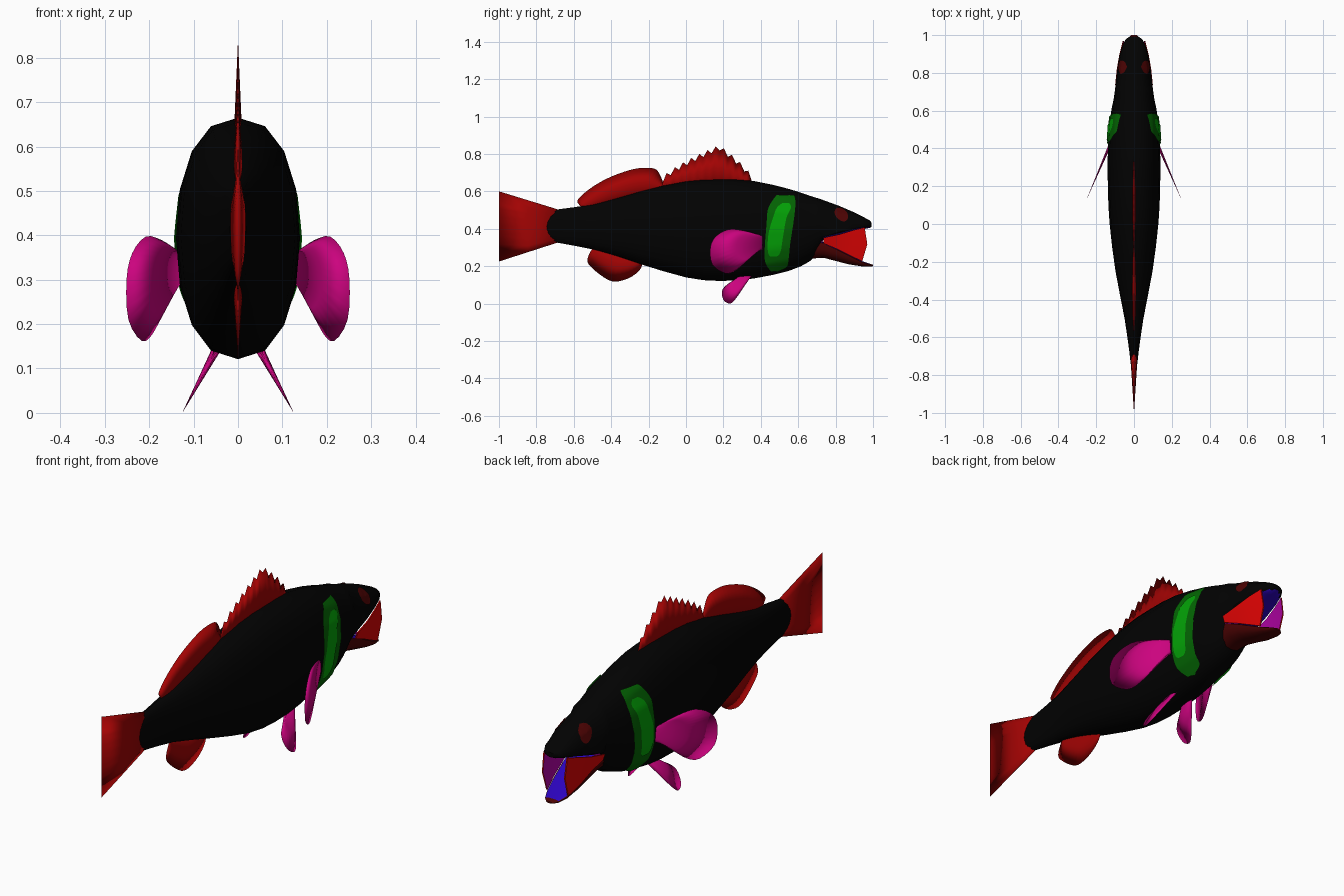
import bpy, bmesh, math
from mathutils import Vector
from mathutils.bvhtree import BVHTree

old = bpy.data.objects.get("Cube")
if old:
    bpy.data.objects.remove(old, do_unlink=True)


def material(name, *rgb):
    m = bpy.data.materials.new(name)
    m.use_nodes = True
    m.diffuse_color = (*rgb, 1)
    m.node_tree.nodes["Principled BSDF"].inputs["Base Color"].default_value = (*rgb, 1)
    return m


black = material("black", .0006, .0006, .0006)
fin_red = material("fin red", .36, .001, .001)
bright_red = material("bright red", .72, .001, .001)
maroon = material("maroon", .075, .001, .001)
magenta = material("magenta", .6, .001, .21)
mouth_pink = material("mouth pink", .45, .001, .38)
blue = material("blue", .025, .001, .52)
green = material("green", .001, .36, .002)
dark_green = material("dark green", .001, .13, .001)


def build(name, verts, faces, mats, rule=None, angle=40):
    """Make an object; rule(face) gives the material index."""
    bm = bmesh.new()
    vs = [bm.verts.new(v) for v in verts]
    for f in faces:
        bm.faces.new([vs[i] for i in f])
    bmesh.ops.remove_doubles(bm, verts=bm.verts, dist=.0005)
    bmesh.ops.recalc_face_normals(bm, faces=bm.faces)
    bm.normal_update()
    if rule:
        for f in bm.faces:
            f.material_index = rule(f)
    mesh = bpy.data.meshes.new(name)
    bm.to_mesh(mesh)
    bm.free()
    for m in mats:
        mesh.materials.append(m)
    ob = bpy.data.objects.new(name, mesh)
    bpy.context.collection.objects.link(ob)
    bpy.ops.object.select_all(action='DESELECT')
    ob.select_set(True)
    bpy.context.view_layer.objects.active = ob
    bpy.ops.object.shade_smooth_by_angle(angle=math.radians(angle))
    return ob


def curve(points, steps):
    """Smooth curve through points, evenly stepped between them."""
    p = [Vector(q) for q in points]
    p = [p[0]] + p + [p[-1]]
    out = []
    for a, b, c, d in zip(p, p[1:], p[2:], p[3:]):
        for k in range(steps):
            t = k / steps
            out.append(b + (c - a) * (t / 2) + (a * 2 - b * 5 + c * 4 - d) * (t * t / 2)
                       + (b * 3 - a - c * 3 + d) * (t ** 3 / 2))
    return out + [p[-1]]


def full(v, power):
    return math.copysign(abs(v) ** power, v)


def loft(name, rings, mats, rule, sides=16):
    """Rings are (y, top, bottom, half width, height of widest point)."""
    verts, faces = [], []
    for y, top, bot, w, c in rings:
        for k in range(sides):
            a = math.tau * k / sides
            r = top - c if math.sin(a) > 0 else c - bot
            verts.append((w * full(math.cos(a), .85), y, c + r * full(math.sin(a), .93)))
    for i in range(len(rings) - 1):
        for k in range(sides):
            n = (k + 1) % sides
            faces.append([i * sides + k, i * sides + n, (i + 1) * sides + n, (i + 1) * sides + k])
    faces += [range(sides), range(len(verts) - sides, len(verts))]
    return build(name, verts, faces, mats, rule)


# Body: trunk rings, then the upper head above the open mouth
trunk = [(-.75, .43, .39, .014), (-.735, .475, .35, .019), (-.69, .503, .326, .023),
         (-.5, .53, .29, .05), (-.25, .6, .213, .098), (0, .655, .14, .129),
         (.18, .665, .121, .138), (.36, .656, .134, .139), (.55, .613, .175, .128),
         (.66, .577, .225, .108), (.715, .56, .28, .1)]
rings = [(*r, (r[1] + r[2]) / 2) for r in curve(trunk, 2)]
head = [(.735, .553, .345, .098), (.82, .522, .365, .088), (.89, .492, .385, .077),
        (.95, .462, .398, .06), (.98, .446, .404, .042), (.993, .432, .41, .022)]
rings += [(*r, r[2] + .018) for r in head]


def head_rule(f):
    p, n = f.calc_center_median(), f.normal
    if p.y > .735 and n.z < -.85:
        return 1
    return 2 if p.y > .716 and n.z < -.3 and p.z < .34 and abs(p.x) < .07 else 0


body = loft("body", rings, [black, blue, mouth_pink], head_rule)

# Lower jaw with a coloured mouth floor inside its rim
jaw = [(.66, .35, .24, .07), (.735, .328, .245, .077), (.8, .298, .228, .073),
       (.87, .262, .21, .066), (.94, .228, .199, .053), (.98, .214, .197, .036),
       (1, .208, .2, .015)]
loft("lower_jaw", [(*r, r[1] - .006) for r in jaw], [maroon, blue],
     lambda f: int(f.normal.z > .8 and f.calc_center_median().y < .97))

# Cheek skin between lip and jaw: red outside, pink inside
lip = [(.1, .735, .352), (.091, .82, .37), (.079, .89, .391), (.062, .955, .408)]
gum = [(.09, .735, .322), (.079, .8, .295), (.072, .87, .26), (.057, .942, .226)]
middle = [(Vector(a) + Vector(b)) / 2 + Vector((0, .007 * k, 0))
          for k, (a, b) in enumerate(zip(lip, gum))]
cols = len(lip)
rim = [0, 1, 2, 3, 7, 11, 10, 9, 8, 4]
for side, s in (("left", 1), ("right", -1)):
    sheet = lip + middle + gum
    n = len(sheet)
    verts = [(s * (x - d), y, z) for d in (0, .006) for x, y, z in sheet]
    faces = [[o + k, o + k + 1, o + k + cols + 1, o + k + cols]
             for o in (0, cols, n, n + cols) for k in range(cols - 1)]
    faces += [[a, b, b + n, a + n] for a, b in zip(rim, rim[1:] + rim[:1])]
    build(side + "_cheek", verts, faces, [bright_red, mouth_pink],
          lambda f: int(f.normal.x * s < -.3))


def fin(name, base, tip, thick, mat, place=lambda y, z: 0, s=1):
    """Softly shaded wedge from a thick base row to a sharp tip row, both in (y, z)."""
    n, rows = len(base), 2
    verts, faces = [], []
    for sign in (-1, 1):
        for r in range(rows + 1):
            t = r / rows
            for k in range(n):
                y, z = Vector(base[k]).lerp(Vector(tip[k]), t)
                across = math.sin(math.pi * k / (n - 1))
                taper = thick * (1 - t) * (.1 + .9 * max(across, 0) ** .5)
                verts.append((s * (place(y, z) + sign * taper), y, z))
    half = n * (rows + 1)
    for o in (0, half):
        for r in range(rows):
            for k in range(n - 1):
                a = o + r * n + k
                faces.append([a, a + 1, a + n + 1, a + n])
    for r in range(rows):
        for k in (0, n - 1):
            a = r * n + k
            faces.append([a, a + n, a + n + half, a + half])
    faces += [[k, k + 1, k + 1 + half, k + half] for k in range(n - 1)]
    return build(name, verts, faces, [mat], angle=180)


def row(a, b, n):
    return [Vector(a).lerp(Vector(b), k / (n - 1)) for k in range(n)]


# Spiny front dorsal fin: zigzag edge rising to a peak
spines = 11
edge = []
for k in range(2 * spines + 1):
    t = k / (2 * spines)
    height = .66 + .175 * (t / .37 if t < .37 else (1 - t) / .63) ** .75
    edge.append((.355 - .48 * t, height + (.014 if k % 2 else -.014)))
fin("spiny_dorsal_fin", row((.33, .62), (-.14, .61), len(edge)), edge, .01, fin_red)

# Rear dorsal, anal and tail fins
top = curve([(-.58, .54), (-.575, .56), (-.52, .61), (-.43, .665), (-.33, .705), (-.25, .724),
             (-.17, .722), (-.14, .69), (-.12, .64)], 3)
fin("rear_dorsal_fin", row((-.55, .5), (-.12, .6), len(top)), top, .011, fin_red)
under = curve([(-.51, .28), (-.525, .245), (-.52, .21), (-.46, .155), (-.39, .118), (-.31, .134),
               (-.25, .176), (-.23, .22)], 3)
fin("anal_fin", row((-.49, .31), (-.23, .25), len(under)), under, .011, fin_red)
fin("tail_fin", row((-.69, .325), (-.69, .505), 9), row((-1, .225), (-1, .6), 9), .02, fin_red)

# Paired fins
pectoral = curve([(.385, .37), (.31, .39), (.23, .397), (.16, .36), (.13, .3), (.14, .21),
                  (.21, .162), (.27, .18), (.33, .235), (.385, .29)], 3)
pelvic = curve([(.33, .135), (.25, .12), (.195, .075), (.2, .02), (.235, 0), (.265, .025),
                (.31, .09), (.35, .147)], 3)
for side, s in (("left", 1), ("right", -1)):
    fin(side + "_pectoral_fin", row((.41, .36), (.41, .29), len(pectoral)), pectoral, .008,
        magenta, lambda y, z: .135 + (.4 - y) * .43, s)
    fin(side + "_pelvic_fin", row((.28, .15), (.35, .155), len(pelvic)), pelvic, .012,
        magenta, lambda y, z: .05 + (.14 - z) * .54, s)

# Thin plates laid on the body: gill bands and eyes
bm = bmesh.new()
bm.from_mesh(body.data)
skin = BVHTree.FromBMesh(bm)
bm.free()


def plate(name, rows, lift, mat, s):
    """Rows of (y, z) points, each dropped sideways onto the body."""
    verts, n = [], len(rows[0])
    for line in rows:
        for y, z in line:
            hit, normal, _, _ = skin.ray_cast(Vector((1, y, z)), Vector((-1, 0, 0)))
            p = hit + normal * lift
            verts.append((s * p.x, p.y, p.z))
    faces = [[r * n + k, r * n + k + 1, r * n + n + k + 1, r * n + n + k]
             for r in range(len(rows) - 1) for k in range(n - 1)]
    ob = build(name, verts, faces, [mat])
    # Face every plate outward
    if sum(f.normal.x * f.area for f in ob.data.polygons) * s < 0:
        ob.data.flip_normals()


def band(points):
    """Points are (height, rear y, front y)."""
    return [row((a, z), (b, z), 7) for z, a, b in curve(points, 4)]


def eye_point(r, a):
    """Point on a disc sheared to follow the slope of the brow."""
    along = r * .036 * math.cos(a)
    return .83 + along, .475 + r * .034 * math.sin(a) - .35 * along


outer = band([(.175, .455, .49), (.2, .435, .54), (.24, .42, .548), (.32, .422, .556),
              (.42, .43, .572), (.5, .437, .582), (.55, .462, .585), (.578, .485, .578)])
inner = band([(.255, .45, .485), (.28, .437, .505), (.37, .44, .52), (.46, .465, .537),
              (.51, .485, .56), (.535, .515, .55)])
eye = [[eye_point(r, math.tau * k / 24) for k in range(25)] for r in (.02, .35, .7, 1)]
for side, s in (("left", 1), ("right", -1)):
    plate(side + "_gill_band", outer, .006, dark_green, s)
    plate(side + "_gill_stripe", inner, .009, green, s)
    plate(side + "_eye", eye, .004, maroon, s)
